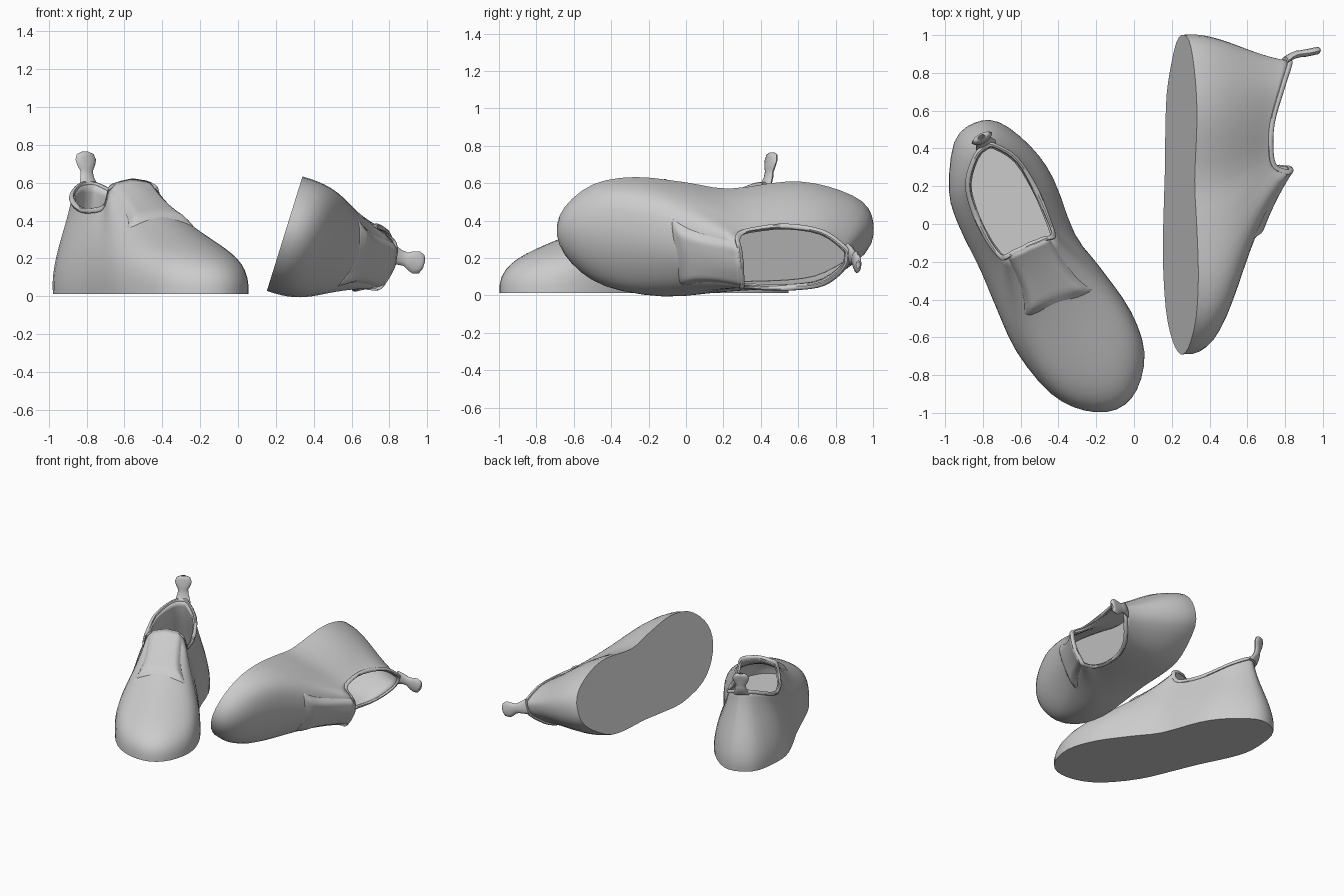
import bpy, bmesh, math
from mathutils import Matrix, Vector

cube = bpy.data.objects.get("Cube")
if cube:
    bpy.data.objects.remove(cube, do_unlink=True)

grey = bpy.data.materials.new("soft_grey")
grey.use_nodes = True
grey.diffuse_color = (0.6, 0.6, 0.6, 1)
grey.node_tree.nodes["Principled BSDF"].inputs["Base Color"].default_value = (0.6, 0.6, 0.6, 1)

# Control pairs from the heel round the inner side to the toe and back:
# sole edge x, y, then matching collar x, y, z
RIBS = [
    (.01, .85, .01, .715, .58), (.13, .79, .055, .69, .57), (.215, .60, .12, .57, .51),
    (.24, .39, .13, .38, .45), (.2, .08, .115, .22, .45), (.235, -.15, .105, .15, .48),
    (.265, -.42, .09, .125, .55), (.225, -.645, .05, .135, .58), (.095, -.80, 0, .14, .59),
    (-.05, -.84, -.04, .145, .595), (-.20, -.765, -.08, .145, .59), (-.315, -.60, -.14, .15, .575),
    (-.368, -.32, -.185, .15, .55), (-.35, -.05, -.205, .17, .46), (-.33, .15, -.22, .27, .44),
    (-.318, .42, -.215, .42, .45), (-.275, .60, -.175, .58, .51), (-.13, .81, -.07, .69, .57),
]
N = len(RIBS)


def rib(u):
    """Smoothly interpolated sole and collar points at loop position u."""
    i, t = math.floor(u), u - math.floor(u)
    a, b, c, d = (RIBS[(i + k) % N] for k in (-1, 0, 1, 2))
    v = [q + t / 2 * (r - p + t * (2*p - 5*q + 4*r - s + t * (3*(q - r) + s - p)))
         for p, q, r, s in zip(a, b, c, d)]
    return Vector((v[0], v[1], 0)), Vector(v[2:])


def skin(u, s):
    """Upper surface: a curve from sole edge (s=0) to collar (s=1)."""
    sole, collar = rib(u)
    w = min(1, max(0, (.3 - sole.y) / .9))
    w = w * w * (3 - 2 * w)
    p1 = sole + Vector((sole.x * .03, sole.y * .03, .18 + .09 * w))
    p2 = sole.lerp(collar, .8 - .34 * w)
    p2.z = .36 - .13 * w
    r = 1 - s
    return sole * r**3 + p1 * (3*r*r*s) + p2 * (3*r*s*s) + collar * s**3


def skin_normal(u, s):
    e = .02
    n = (skin(u, s) - skin(u, s - e)).cross(skin(u + e, s) - skin(u - e, s)).normalized()
    return n if n.z > 0 else -n


def grid(name, func, nu, nv, matrix, loop_u=False, loop_v=False, cap=False, thick=0, offset=0):
    """Mesh a function of two 0..1 parameters."""
    bm = bmesh.new()
    nu_pts, nv_pts = nu + (not loop_u), nv + (not loop_v)
    v = [[bm.verts.new(matrix @ func(i / nu, j / nv)) for j in range(nv_pts)]
         for i in range(nu_pts)]
    for i in range(nu):
        for j in range(nv):
            a, b = (i + 1) % nu_pts, (j + 1) % nv_pts
            bm.faces.new((v[i][j], v[a][j], v[a][b], v[i][b]))
    if cap:
        bm.faces.new([row[0] for row in v])
    bmesh.ops.recalc_face_normals(bm, faces=bm.faces)
    mesh = bpy.data.meshes.new(name)
    bm.to_mesh(mesh)
    bm.free()
    mesh.materials.append(grey)
    mesh.shade_smooth()
    mesh.set_sharp_from_angle(angle=math.radians(45))
    obj = bpy.data.objects.new(name, mesh)
    bpy.context.collection.objects.link(obj)
    if thick:
        mod = obj.modifiers.new("thickness", "SOLIDIFY")
        mod.thickness, mod.offset = thick, offset
    return obj


def upper(a, b):
    return skin(a * N, b)


def collar_rim(a, b):
    u, ang = a * N, b * math.tau
    p = rib(u)[1]
    out = Vector((p.x + .03, p.y - .4, 0)).normalized()
    return p + (out * math.cos(ang) + Vector((0, 0, math.sin(ang)))) * .015


def tongue_flap(a, b):
    # Soft overlay draped from the tongue, edges tucked in, fuller at the lower corners
    side = 2 * a - 1
    u = 9.1 + side * (2.3 + .5 * b - .5 * math.sin(b * math.pi))
    start = .77 - .09 * side * side
    s = start + (1 - start) * b
    edge = min(1, 6 * a, 6 * (1 - a), 5 * b)
    edge = edge * edge * (3 - 2 * edge)
    fullness = .018 + .03 * (1 - b) * side * side
    return skin(u, s) + skin_normal(u, s) * (fullness * edge - .008)


# Pull tab stations: height, y, half width
TAB = [(.56, .715, .06), (.59, .735, .05), (.62, .747, .04), (.65, .752, .037),
       (.68, .756, .053), (.71, .762, .062), (.74, .768, .05), (.752, .77, .02)]


def pull_tab(a, b):
    f = b * (len(TAB) - 1)
    i = min(int(f), len(TAB) - 2)
    z, y, w = (p + (q - p) * (f - i) for p, q in zip(TAB[i], TAB[i + 1]))
    ang = a * math.tau
    thick = .02 * min(1, w / .04)
    return Vector((.01 + w * math.cos(ang), y + thick * math.sin(ang), z))


def shoe(side, matrix):
    grid(side + "_upper_and_sole", upper, 54, 16, matrix, loop_u=True, cap=True,
         thick=.02, offset=-1)
    grid(side + "_collar_rim", collar_rim, 72, 8, matrix, loop_u=True, loop_v=True)
    grid(side + "_tongue_flap", tongue_flap, 24, 15, matrix, thick=.01)
    grid(side + "_pull_tab", pull_tab, 12, 14, matrix, loop_u=True, cap=True)


# Right shoe stands turned outward, left shoe is mirrored and lies on its side
shoe("right", Matrix.Translation((-.45, -.22, .012)) @ Matrix.Rotation(math.radians(28.5), 4, "Z"))
shoe("left", Matrix.Translation((.262, .15, .38)) @ Matrix.Rotation(math.radians(107.3), 4, "Y")
     @ Matrix.Scale(-1, 4, (1, 0, 0)))
